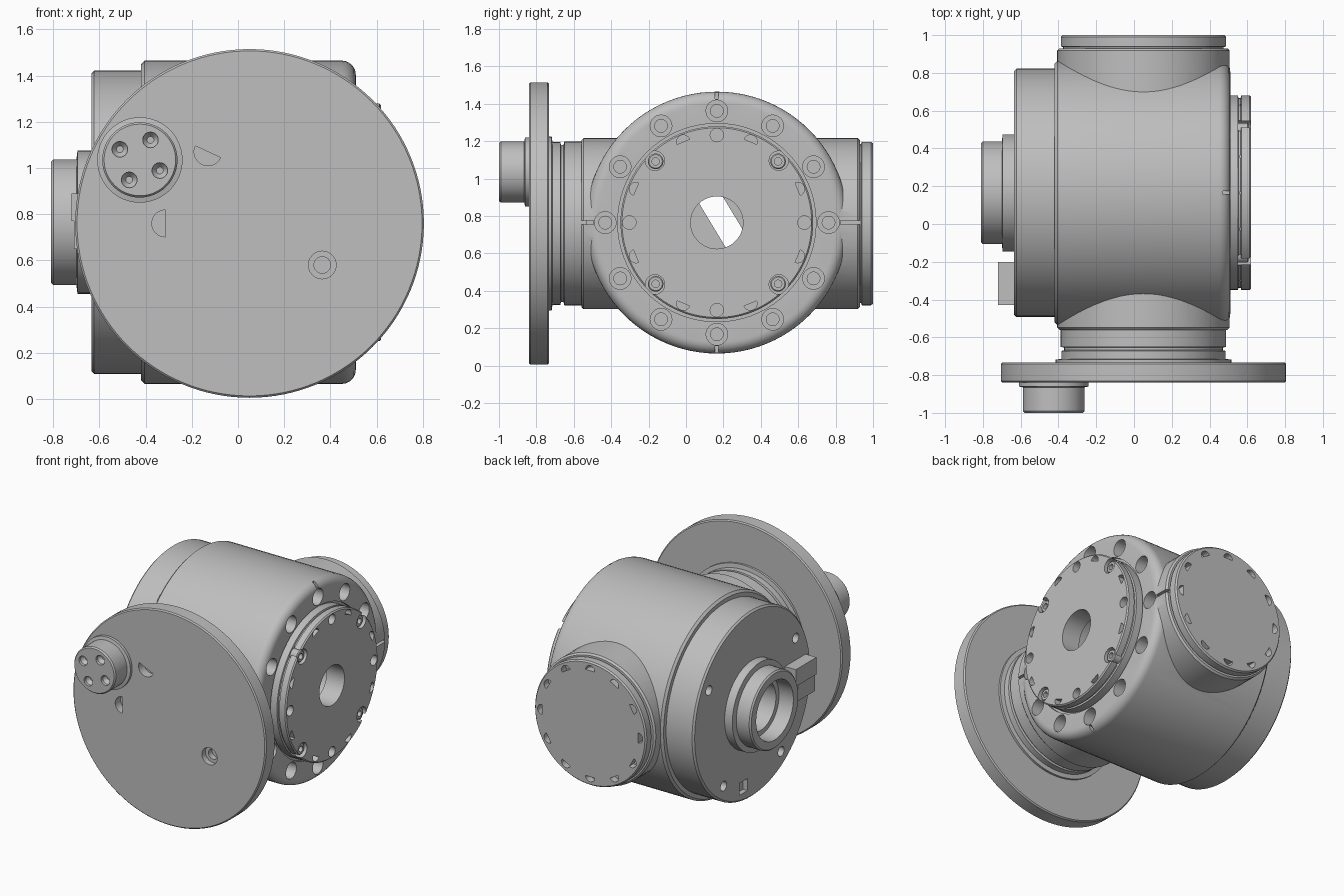
import bpy, bmesh
from math import pi, cos, sin, radians
from mathutils import Matrix

if "Cube" in bpy.data.objects:
    bpy.data.objects.remove(bpy.data.objects["Cube"])

grey = bpy.data.materials.new("machined_grey")
grey.use_nodes = True
COLOUR = (0.52, 0.52, 0.52, 1)
grey.diffuse_color = COLOUR
grey.node_tree.nodes["Principled BSDF"].inputs["Base Color"].default_value = COLOUR

CX, CY, CZ = 0.05, 0.165, 0.765
# Local z runs along the drum axis (world x) or along the cross axis (world y)
DRUM = Matrix(((0, 0, 1, 0), (1, 0, 0, CY), (0, 1, 0, CZ), (0, 0, 0, 1)))
CROSS = Matrix(((0, 1, 0, CX), (0, 0, 1, 0), (1, 0, 0, CZ - 0.005), (0, 0, 0, 1)))


def shift(x, y, z=0):
    return Matrix.Translation((x, y, z))


def polar(radius, degrees):
    a = radians(degrees)
    return shift(radius * cos(a), radius * sin(a))


def lathe(bm, profile, matrix, n=72, facing=None):
    """Revolve (radius, height) points; with facing set, make a half-round."""
    rings = []
    for r, h in profile:
        ring = []
        for j in range(n):
            a = 2 * pi * j / n if facing is None else radians(facing - 90) + pi * j / (n - 1)
            ring.append(bm.verts.new(matrix @ shift(r * cos(a), r * sin(a), h).translation))
        rings.append(ring)
    for low, high in zip(rings, rings[1:]):
        for j in range(n):
            k = (j + 1) % n
            bm.faces.new((low[j], low[k], high[k], high[j]))
    bm.faces.new(rings[0][::-1])
    bm.faces.new(rings[-1])


def hole(bm, matrix, radius, bottom, top, facing=None):
    lathe(bm, [(radius, bottom), (radius, top)], matrix, 20, facing)


def box(bm, matrix, size):
    bmesh.ops.create_cube(bm, size=1, matrix=matrix @ Matrix.Diagonal((*size, 1)))


def finish(name, bm):
    bmesh.ops.recalc_face_normals(bm, faces=bm.faces)
    mesh = bpy.data.meshes.new(name)
    bm.to_mesh(mesh)
    bm.free()
    mesh.materials.append(grey)
    ob = bpy.data.objects.new(name, mesh)
    bpy.context.collection.objects.link(ob)
    return ob


def turned(name, profile, matrix, n=72):
    bm = bmesh.new()
    lathe(bm, profile, matrix, n)
    return finish(name, bm)


def combine(ob, other, operation="DIFFERENCE"):
    mod = ob.modifiers.new("combine", "BOOLEAN")
    mod.operation, mod.solver, mod.object = operation, "EXACT", other
    bpy.context.view_layer.objects.active = ob
    bpy.ops.object.modifier_apply(modifier=mod.name)
    bpy.data.objects.remove(other)


# Main housing: drum with rounded front rim, joined to the cross cylinder
rim = [(0.64 + 0.06 * cos(radians(a)), 0.45 + 0.06 * sin(radians(a))) for a in range(0, 91, 15)]
housing = turned("housing", [(0.685, -0.42), (0.70, -0.405)] + rim, DRUM, 96)
cross = turned("cross_cylinder", [(0.445, -0.56), (0.457, -0.548), (0.457, 0.918), (0.445, 0.93)], CROSS)
combine(housing, cross, "UNION")

# Housing bore, flange seat, counterbored bolt circle and rim slits
bm = bmesh.new()
lathe(bm, [(0.17, -1), (0.17, 0.49), (0.53, 0.49), (0.53, 0.8)], DRUM)
for a in range(0, 360, 30):
    lathe(bm, [(0.034, 0.3), (0.034, 0.40), (0.058, 0.40), (0.058, 0.7)], DRUM @ polar(0.597, a), 24)
for a in range(0, 360, 90):
    box(bm, DRUM @ Matrix.Rotation(radians(a), 4, "Z") @ shift(0.72, 0, 0.52), (0.12, 0.02, 0.1))
combine(housing, finish("housing_cutter", bm))

# Output flange with centre bore, dowel holes and screw pockets
flange = turned("output_flange", [(0.515, 0.48), (0.515, 0.55), (0.503, 0.553), (0.503, 0.565),
                                  (0.515, 0.568), (0.515, 0.612), (0.507, 0.62)], DRUM, 96)
bm = bmesh.new()
lathe(bm, [(0.14, 0.3), (0.14, 0.8)], DRUM)
for i in range(16):
    a = i * 22.5
    spot = DRUM @ polar(0.468, a)
    if i % 4 == 2:
        hole(bm, spot, 0.052, 0.55, 0.8)
    else:
        hole(bm, spot, 0.036, 0.56, 0.8, a if i % 2 else None)
combine(flange, finish("flange_cutter", bm))
for i in range(4):
    turned("flange_screw_%d" % (i + 1), [(0.042, 0.54), (0.042, 0.6), (0.036, 0.606), (0.02, 0.606),
                                         (0.02, 0.575)], DRUM @ polar(0.463, 45 + 90 * i), 18)

# Rear cap with screw holes and a small rectangular window
cap = turned("rear_cap", [(0.645, -0.635), (0.657, -0.623), (0.657, -0.41)], DRUM, 96)
bm = bmesh.new()
lathe(bm, [(0.17, -1), (0.17, 0)], DRUM)
for a in (30, 150, 235, 305):
    hole(bm, DRUM @ polar(0.56, a), 0.034, -0.8, -0.58)
box(bm, DRUM @ shift(0.1, -0.55, -0.64), (0.09, 0.085, 0.08))
combine(cap, finish("cap_cutter", bm))

# Stepped hollow hub on the rear cap
hub = turned("rear_hub", [(0.262, -0.81), (0.272, -0.80), (0.272, -0.70), (0.31, -0.695),
                          (0.31, -0.62)], DRUM)
bm = bmesh.new()
lathe(bm, [(0.22, -0.9), (0.205, -0.79), (0.205, -0.70), (0.17, -0.70), (0.17, -0.5)], DRUM)
combine(hub, finish("hub_cutter", bm))

# Cable plug beside the hub
bm = bmesh.new()
box(bm, shift(-0.675, -0.315, 0.83), (0.09, 0.23, 0.12))
box(bm, shift(-0.67, -0.335, 0.71), (0.08, 0.19, 0.12))
finish("cable_plug", bm)

# Slanted plates inside the bore
bm = bmesh.new()
tilt = DRUM @ Matrix.Rotation(radians(31), 4, "Z")
box(bm, tilt @ shift(-0.103, 0, -0.1), (0.15, 0.28, 0.04))
box(bm, tilt @ shift(0.139, 0, -0.1), (0.08, 0.22, 0.04))
finish("bore_plates", bm)

# Closed end lid with its ring of half-round holes
lid = turned("end_lid", [(0.425, 0.9), (0.425, 0.936), (0.437, 0.94), (0.437, 0.99), (0.428, 1.0)], CROSS)
bm = bmesh.new()
for a in range(0, 360, 30):
    hole(bm, CROSS @ polar(0.375, a), 0.036, 0.95, 1.1, a)
combine(lid, finish("lid_cutter", bm))

# Neck between housing and mounting disc
turned("neck", [(0.465, -0.74), (0.465, -0.718), (0.435, -0.714), (0.435, -0.672), (0.42, -0.668),
                (0.42, -0.655), (0.438, -0.65), (0.438, -0.53)], CROSS)

# Large mounting disc with one counterbored and two half-round holes
disc = turned("mounting_disc", [(0.747, -0.84), (0.755, -0.832), (0.755, -0.741), (0.747, -0.733)], CROSS, 128)


def on_disc(x, z):
    return CROSS @ shift(z - CZ, x - CX)


bm = bmesh.new()
lathe(bm, [(0.06, -1), (0.06, -0.80), (0.036, -0.80), (0.036, -0.76)], on_disc(0.365, 0.585), 24)
hole(bm, on_disc(-0.13, 1.075), 0.06, -1, -0.78, -155)
hole(bm, on_disc(-0.315, 0.765), 0.058, -1, -0.78, -90)
combine(disc, finish("disc_cutter", bm))

# Round connector with four pin sockets
spot = on_disc(-0.425, 1.04)
connector = turned("connector", [(0.155, -1.0), (0.163, -0.99), (0.163, -0.865), (0.185, -0.86),
                                 (0.185, -0.83)], spot, 48)
bm = bmesh.new()
for i in range(4):
    lathe(bm, [(0.034, -1.1), (0.034, -0.98), (0.015, -0.955)], spot @ polar(0.098, 28 + 90 * i), 18)
combine(connector, finish("connector_cutter", bm))

# Smooth turned surfaces, keeping machined edges sharp
for ob in bpy.context.view_layer.objects:
    ob.select_set(ob.type == "MESH")
bpy.context.view_layer.objects.active = housing
bpy.ops.object.shade_smooth_by_angle(angle=radians(30))
